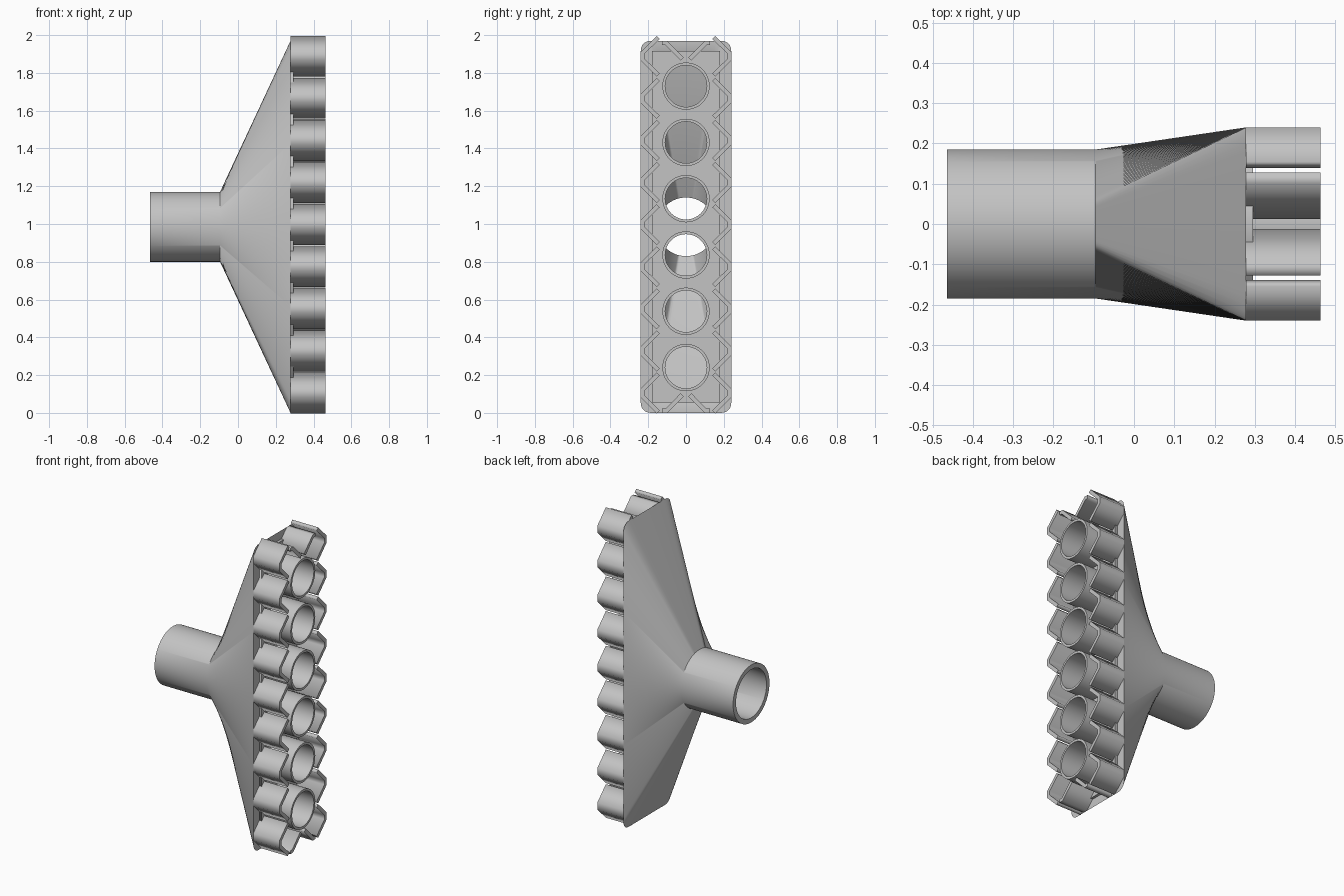
import bpy, bmesh
from math import sin, cos, pi, radians, hypot
from mathutils import Matrix

if "Cube" in bpy.data.objects:
    bpy.data.objects.remove(bpy.data.objects["Cube"])

HEIGHT, HALF = 1.97, 0.24            # rim size
MID = HEIGHT / 2
RIM, PLATE, TIP = 0.278, 0.295, 0.463  # x of rim face, plate face, wall ends

grey = bpy.data.materials.new("plain_grey")
grey.use_nodes = True
grey.diffuse_color = (0.55, 0.55, 0.55, 1)
grey.node_tree.nodes["Principled BSDF"].inputs["Base Color"].default_value = grey.diffuse_color


def add_object(name, mesh, smooth=False):
    obj = bpy.data.objects.new(name, mesh)
    bpy.context.collection.objects.link(obj)
    mesh.materials.clear()
    mesh.materials.append(grey)
    if smooth:
        bpy.ops.object.select_all(action="DESELECT")
        obj.select_set(True)
        bpy.context.view_layer.objects.active = obj
        bpy.ops.object.shade_smooth_by_angle(angle=radians(30))
    return obj


def extrude(name, loops, x0, x1, smooth=False):
    """Fill (y, z) outlines, holes included, and extrude them from x0 to x1."""
    curve = bpy.data.curves.new(name, "CURVE")
    curve.dimensions, curve.fill_mode = "2D", "BOTH"
    curve.extrude = (x1 - x0) / 2
    for loop in loops:
        spline = curve.splines.new("POLY")
        spline.points.add(len(loop) - 1)
        for point, (y, z) in zip(spline.points, loop):
            point.co = (y, z, 0, 1)
        spline.use_cyclic_u = True
    helper = bpy.data.objects.new(name + "_outline", curve)
    bpy.context.collection.objects.link(helper)
    graph = bpy.context.evaluated_depsgraph_get()
    mesh = bpy.data.meshes.new_from_object(helper.evaluated_get(graph))
    bpy.data.objects.remove(helper)
    turn = Matrix(((0, 0, 1, (x0 + x1) / 2), (1, 0, 0, 0), (0, 1, 0, 0), (0, 0, 0, 1)))
    mesh.transform(turn)
    bm = bmesh.new()
    bm.from_mesh(mesh)
    bmesh.ops.remove_doubles(bm, verts=bm.verts, dist=1e-5)
    bmesh.ops.recalc_face_normals(bm, faces=bm.faces)
    bm.to_mesh(mesh)
    bm.free()
    return add_object(name, mesh, smooth)


def circle(radius, z, n=64):
    return [(radius * sin(2 * pi * i / n), z + radius * cos(2 * pi * i / n)) for i in range(n)]


def rounded_rect(half_y, half_z, radius, n):
    """Outline from the top middle, clockwise, in n equal steps of length."""
    path = [(0, MID + half_z)]
    for k, (sy, sz) in enumerate(((1, 1), (1, -1), (-1, -1), (-1, 1))):
        for s in range(7):
            a = (k + s / 6) * pi / 2
            path.append((sy * (half_y - radius) + radius * sin(a),
                         MID + sz * (half_z - radius) + radius * cos(a)))
    path.append(path[0])
    spans = [hypot(b[0] - a[0], b[1] - a[1]) for a, b in zip(path, path[1:])]
    step, points, start = sum(spans) / n, [], 0
    for a, b, span in zip(path, path[1:], spans):
        while len(points) < n and len(points) * step <= start + span:
            t = (len(points) * step - start) / span
            points.append((a[0] + (b[0] - a[0]) * t, a[1] + (b[1] - a[1]) * t))
        start += span
    return points


# Hollow pipe flaring into the long rim
N = 240
rings = [(-0.465, circle(0.185, MID, N)), (-0.095, circle(0.185, MID, N)),
         (RIM, rounded_rect(HALF, MID, 0.05, N)),
         (RIM, rounded_rect(0.17, MID - 0.06, 0.02, N)),
         (-0.095, circle(0.155, MID, N)), (-0.465, circle(0.155, MID, N))]
bm = bmesh.new()
rows = [[bm.verts.new((x, y, z)) for y, z in ring] for x, ring in rings]
for a, b in zip(rows, rows[1:] + rows[:1]):
    for i in range(N):
        j = (i + 1) % N
        bm.faces.new((a[i], a[j], b[j], b[i]))
bmesh.ops.recalc_face_normals(bm, faces=bm.faces)
body = bpy.data.meshes.new("nozzle_body")
bm.to_mesh(body)
bm.free()
add_object("nozzle_body", body, True)

# Face plate with six intake tubes
centres = [MID + 0.298 * (i - 2.5) for i in range(6)]
frame = [(-0.18, 0.055), (0.18, 0.055), (0.18, 1.915), (-0.18, 1.915)]
extrude("face_plate", [frame] + [circle(0.118, z) for z in centres], RIM, PLATE)
for i, z in enumerate(centres):
    extrude(f"intake_tube_{i + 1}", [circle(0.125, z), circle(0.11, z)], RIM, TIP, True)

# Bent teeth along both long sides
half = [(0.155, 0.108), (HALF, 0.023), (0.218, 0.014), (0.139, 0.092)]
tooth = [half[0], half[1], (HALF, -0.023), (0.155, -0.108),
         (0.139, -0.092), (0.218, -0.014), half[2], half[3]]
for side, label in ((-1, "front"), (1, "back")):
    for i in range(9):
        z0 = 0.105 + 0.2229 * i
        extrude(f"{label}_tooth_{i + 1}", [[(side * y, z0 + z) for y, z in tooth]], RIM, TIP)

# Angled guards at the two short ends
guard = [(0.128, 0), (0.1, 0), (0.012, 0.088), (0.028, 0.104), (0.109, 0.022), (0.128, 0.022)]
for side, label in ((-1, "front"), (1, "back")):
    extrude(f"bottom_{label}_guard", [[(side * y, z) for y, z in guard]], RIM, TIP)
    extrude(f"top_{label}_guard", [[(side * y, HEIGHT - z) for y, z in guard]], RIM, TIP)
